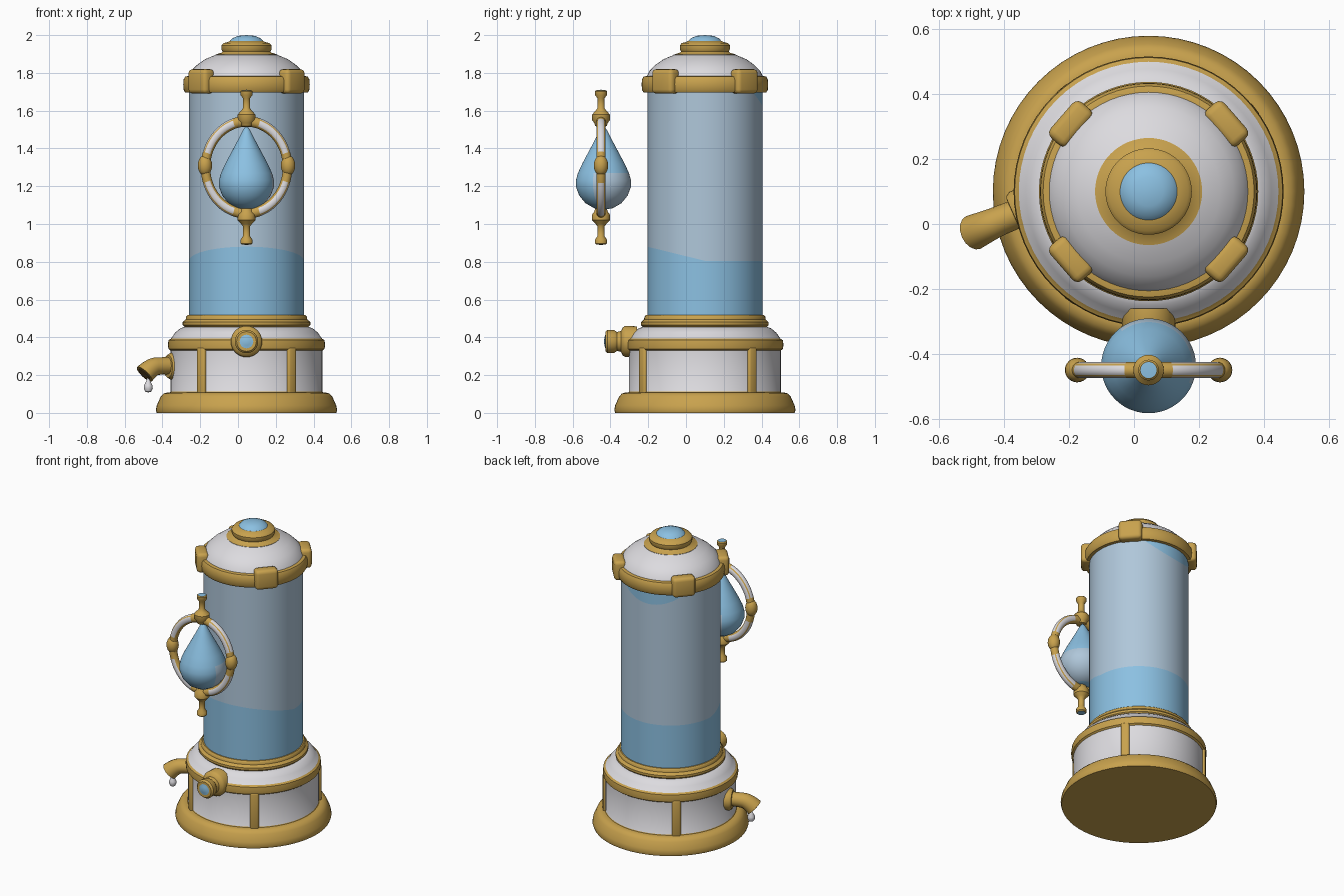
import bpy
import bmesh
from math import sin, cos, pi, radians, degrees
from mathutils import Matrix, Vector

if "Cube" in bpy.data.objects:
    bpy.data.objects.remove(bpy.data.objects["Cube"])

COLOURS = {
    "gold": (0.58, 0.36, 0.075),
    "white": (0.72, 0.71, 0.74),
    "water_blue": (0.26, 0.53, 0.76),
    "pale_glass": (0.43, 0.57, 0.70),
    "dark_opening": (0.16, 0.09, 0.025),
}
GOLD, WHITE, BLUE, PALE, DARK = range(5)
MATERIALS = []
for label, rgb in COLOURS.items():
    m = bpy.data.materials.new(label)
    m.use_nodes = True
    m.diffuse_color = (*rgb, 1)
    m.node_tree.nodes["Principled BSDF"].inputs["Base Color"].default_value = (*rgb, 1)
    MATERIALS.append(m)

CX, CY = 0.045, 0.10                     # axis of the tower
AXIS = Matrix.Translation((CX, CY, 0))


def finish(name, bm, matrix, smooth=True):
    bmesh.ops.remove_doubles(bm, verts=bm.verts, dist=1e-5)
    mesh = bpy.data.meshes.new(name)
    bm.to_mesh(mesh)
    bm.free()
    for m in MATERIALS:
        mesh.materials.append(m)
    if smooth:
        mesh.shade_smooth()
        mesh.set_sharp_from_angle(angle=radians(38))
    obj = bpy.data.objects.new(name, mesh)
    obj.matrix_world = matrix
    bpy.context.scene.collection.objects.link(obj)
    return obj


def surface(name, point, rows, seg, paint, matrix=AXIS, closed=False):
    """Grid of quads; point(row, angle) gives places, paint(row, face) colours."""
    bm = bmesh.new()
    grid = [[bm.verts.new(point(i, 2 * pi * j / seg)) for j in range(seg)]
            for i in range(rows)]
    for i in range(rows if closed else rows - 1):
        low, high = grid[i], grid[(i + 1) % rows]
        for j in range(seg):
            k = (j + 1) % seg
            f = bm.faces.new((low[j], low[k], high[k], high[j]))
            f.normal_update()
            f.material_index = paint(i, f)
    return finish(name, bm, matrix)


def lathe(name, bands, matrix=AXIS, seg=64):
    """Turned part; bands are (colour, [(radius, z), ...]) from bottom to top."""
    pts, cols = [], []
    for colour, band in bands:
        pts += band
        cols += [colour] * len(band)
    return surface(name, lambda i, a: (pts[i][0] * cos(a), pts[i][0] * sin(a), pts[i][1]),
                   len(pts), seg, lambda i, f: cols[i], matrix)


def aim(place, direction):
    return (Matrix.Translation(place)
            @ Vector(direction).to_track_quat('Z', 'Y').to_matrix().to_4x4())


def block(name, angle, radius, z, size, bevel):
    """Bevelled block standing on the tower wall at the given angle."""
    bm = bmesh.new()
    bmesh.ops.create_cube(bm, size=1, matrix=Matrix.Diagonal((*size, 1)))
    bmesh.ops.bevel(bm, geom=bm.edges[:], offset=bevel, segments=3, profile=0.5,
                    affect='EDGES')
    return finish(name, bm, AXIS @ Matrix.Rotation(radians(angle), 4, 'Z')
                  @ Matrix.Translation((radius, 0, z)))


# Base: foot, drum wall, belt, shoulder and lip
lathe("base", [
    (GOLD, [(0, 0), (0.475, 0), (0.48, 0.015), (0.475, 0.04), (0.455, 0.085),
            (0.44, 0.102), (0.42, 0.108), (0.405, 0.108)]),
    (WHITE, [(0.402, 0.112), (0.402, 0.33)]),
    (GOLD, [(0.402, 0.33), (0.413, 0.338), (0.416, 0.36), (0.413, 0.385), (0.4, 0.393)]),
    (WHITE, [(0.4, 0.393), (0.378, 0.425), (0.35, 0.448), (0.33, 0.455)]),
    (GOLD, [(0.328, 0.455), (0.338, 0.465), (0.338, 0.48), (0.322, 0.495),
            (0.32, 0.51), (0.313, 0.517), (0.295, 0.517)]),
])
for n, angle in enumerate((-54, 38, 130, 234)):
    block(f"base_post_{n + 1}", angle, 0.4, 0.222, (0.034, 0.054, 0.25), 0.012)


# Tank: water below a wavy line, pale glass, and a blue patch high at the back
def tank_point(i, a):
    off = (degrees(a) - 100 + 180) % 360 - 180
    z = (0.5, 0.805 + 0.075 * max(0, -sin(a)),
         min(1.71, 1.615 + 0.1 * (off / 48) ** 2), 1.73)[i]
    return 0.305 * cos(a), 0.305 * sin(a), z


surface("tank", tank_point, 4, 96, lambda i, f: (BLUE, PALE, BLUE)[i])

# Lid: collar, dome, cap ring and cap gem
lathe("lid", [
    (GOLD, [(0.29, 1.695), (0.325, 1.697), (0.333, 1.71), (0.335, 1.74),
            (0.333, 1.765), (0.325, 1.78), (0.308, 1.784)]),
    (WHITE, [(0.306, 1.784), (0.292, 1.812), (0.262, 1.842), (0.22, 1.872), (0.165, 1.895)]),
    (GOLD, [(0.165, 1.897), (0.132, 1.907), (0.126, 1.913), (0.133, 1.925),
            (0.133, 1.945), (0.122, 1.958), (0.1, 1.963), (0.09, 1.968)]),
    (BLUE, [(0.088, 1.968), (0.075, 1.983), (0.045, 1.996), (0, 2.0)]),
])
for n, angle in enumerate((41, 139, 221, 319)):
    block(f"lid_clamp_{n + 1}", angle, 0.318, 1.755, (0.075, 0.145, 0.13), 0.022)

# Front nozzle with a blue lens
lathe("front_nozzle", [
    (GOLD, [(0.08, -0.03), (0.083, 0.03), (0.075, 0.045), (0.055, 0.055), (0.05, 0.075),
            (0.06, 0.09), (0.062, 0.125), (0.052, 0.137), (0.038, 0.137)]),
    (BLUE, [(0.036, 0.137), (0.02, 0.142), (0, 0.144)]),
], aim((CX, -0.29, 0.378), (0, -1, 0)), 32)

# Tap on the side: collar, bent spout, dark mouth and a hanging drip
lathe("tap_collar", [
    (GOLD, [(0, -0.03), (0.068, -0.03), (0.07, 0.012), (0.06, 0.028), (0, 0.032)]),
], aim((-0.345, 0.04, 0.247), (-0.9, -0.4, 0)), 32)

curve = bpy.data.curves.new("tap_spout", 'CURVE')
curve.dimensions = '3D'
curve.bevel_depth = 1
curve.bevel_resolution = 6
curve.use_fill_caps = True
spline = curve.splines.new('NURBS')
path = [(-0.34, 0.04, 0.25, 0.045), (-0.41, 0.012, 0.25, 0.045),
        (-0.46, -0.01, 0.242, 0.05), (-0.495, -0.026, 0.205, 0.055)]
spline.points.add(len(path) - 1)
for p, (x, y, z, r) in zip(spline.points, path):
    p.co = (x, y, z, 1)
    p.radius = r
spline.use_endpoint_u = True
spline.order_u = 3
curve.materials.append(MATERIALS[GOLD])
spout = bpy.data.objects.new("tap_spout", curve)
bpy.context.scene.collection.objects.link(spout)

tip, before = Vector(path[3][:3]), Vector(path[2][:3])
lathe("tap_mouth", [(DARK, [(0.04, -0.003), (0.04, 0.003), (0, 0.003)])],
      aim(tip, tip - before), 24)
lathe("tap_drip", [
    (WHITE, [(0, 0.108), (0.015, 0.112), (0.024, 0.13), (0.022, 0.145), (0.012, 0.165),
             (0, 0.2)]),
], Matrix.Translation((-0.475, -0.02, 0)), 20)

# Hanging emblem: ring with white inlays between gold joints
RING = Matrix.Translation((CX, -0.45, 1.3))
MAJOR, MINOR, STRETCH, STEPS = 0.217, 0.025, 1.12, 80


def ring_point(i, a):
    t = 2 * pi * i / STEPS
    r = MAJOR + MINOR * cos(a)
    return r * cos(t), MINOR * sin(a), STRETCH * r * sin(t)


def ring_paint(i, f):
    quarter = (360 * (i + 0.5) / STEPS) % 90
    c = f.calc_center_median()
    across = (Vector((c.x, c.z / STRETCH)).length - MAJOR) / MINOR
    facing = abs(c.y) / MINOR > 0.72 or across > 0.85
    return WHITE if 18 < quarter < 72 and facing else GOLD


surface("emblem_ring", ring_point, STEPS, 20, ring_paint, RING, closed=True)

# Finials above and below, round knobs at the sides
for name, turn in (("top_finial", 0), ("bottom_finial", pi)):
    lathe(name, [
        (GOLD, [(0, 0.212), (0.03, 0.218), (0.036, 0.235), (0.047, 0.25), (0.047, 0.28),
                (0.03, 0.298), (0.019, 0.312), (0.019, 0.365), (0.031, 0.382),
                (0.032, 0.402), (0.026, 0.408)]),
        (BLUE, [(0.025, 0.408), (0, 0.411)]),
    ], RING @ Matrix.Rotation(turn, 4, 'X'), 28)
for name, side in (("left_knob", 1), ("right_knob", -1)):
    lathe(name, [(GOLD, [(0.038 * sin(pi * k / 10), -0.055 * cos(pi * k / 10))
                         for k in range(11)])],
          RING @ Matrix.Translation((0.22 * side, 0, 0.01)), 24)

# Water drop inside the ring, with a pale patch low on its back
DROP = [(0, 1.075), (0.05, 1.084), (0.095, 1.11), (0.128, 1.15), (0.145, 1.195),
        (0.146, 1.23), (0.135, 1.27), (0.112, 1.32), (0.08, 1.38), (0.048, 1.44),
        (0.02, 1.495), (0, 1.525)]


def drop_paint(i, f):
    c = f.calc_center_median()
    return PALE if c.z < 1.26 and 0.6 * c.x + 0.8 * c.y > 0.03 else BLUE


surface("water_drop", lambda i, a: (DROP[i][0] * cos(a), DROP[i][0] * sin(a), DROP[i][1]),
        len(DROP), 48, drop_paint, Matrix.Translation((CX, -0.437, 0)))
